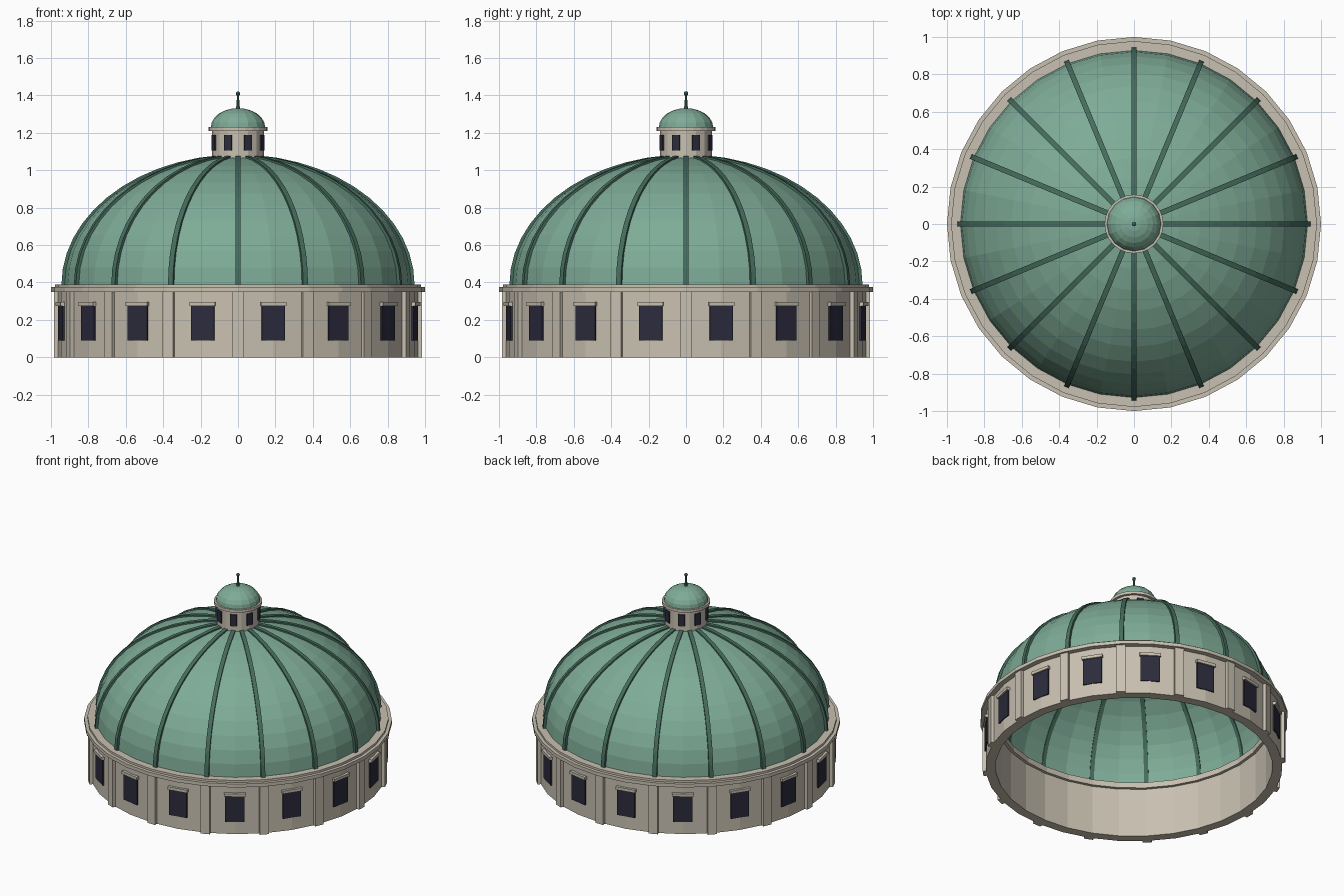
import bpy, bmesh
from math import sin, cos, pi, radians
from mathutils import Matrix, Vector

cube = bpy.data.objects.get("Cube")
if cube:
    bpy.data.objects.remove(cube, do_unlink=True)


def material(name, rgb):
    m = bpy.data.materials.new(name)
    m.use_nodes = True
    color = (*rgb, 1)
    m.diffuse_color = color
    m.node_tree.nodes["Principled BSDF"].inputs["Base Color"].default_value = color
    return m


STONE = material("pale stone", (0.58, 0.53, 0.44))
COPPER = material("green copper", (0.21, 0.41, 0.31))
RIB = material("dark copper", (0.06, 0.15, 0.11))
GLASS = material("dark glass", (0.025, 0.024, 0.045))


def finish(name, bm, mat):
    bmesh.ops.recalc_face_normals(bm, faces=bm.faces)
    mesh = bpy.data.meshes.new(name)
    bm.to_mesh(mesh)
    bm.free()
    mesh.materials.append(mat)
    obj = bpy.data.objects.new(name, mesh)
    bpy.context.collection.objects.link(obj)
    return obj


def lathe(name, profile, mat, sides=32, closed=False):
    """Spin a list of (radius, z) points round the z axis."""
    bm = bmesh.new()
    verts = [bm.verts.new((r, 0, z)) for r, z in profile]
    pairs = list(zip(verts, verts[1:]))
    if closed:
        pairs.append((verts[-1], verts[0]))
    edges = [bm.edges.new(p) for p in pairs]
    bmesh.ops.spin(bm, geom=verts + edges, cent=(0, 0, 0), axis=(0, 0, 1),
                   angle=2 * pi, steps=sides)
    bmesh.ops.remove_doubles(bm, verts=bm.verts, dist=0.0001)
    return finish(name, bm, mat)


def ring(name, inner, outer, z0, z1, mat, sides=32):
    return lathe(name, [(inner, z0), (outer, z0), (outer, z1), (inner, z1)],
                 mat, sides, closed=True)


def radial_boxes(name, count, offset, r0, r1, width, z0, z1, mat):
    """Boxes set round the axis, each facing outward."""
    bm = bmesh.new()
    for i in range(count):
        turn = Matrix.Rotation(2 * pi * (i + offset) / count, 4, 'Z')
        place = Matrix.Translation(((r0 + r1) / 2, 0, (z0 + z1) / 2))
        size = Matrix.Diagonal((r1 - r0, width, z1 - z0, 1))
        bmesh.ops.create_cube(bm, size=1, matrix=turn @ place @ size)
    return finish(name, bm, mat)


def arc(a, b, z, steps, end=90):
    """Quarter ellipse from the rim up toward the crown."""
    angles = [radians(end * i / steps) for i in range(steps + 1)]
    return [(a * cos(t), z + b * sin(t)) for t in angles]


# Drum with its cornice
ring("drum_wall", 0.90, 0.965, 0, 0.35, STONE)
ring("cornice_lower", 0.88, 1.0, 0.35, 0.375, STONE)
ring("cornice_upper", 0.88, 0.978, 0.375, 0.39, STONE)
radial_boxes("pilasters", 16, 0, 0.94, 0.984, 0.06, 0, 0.35, STONE)
radial_boxes("drum_windows", 16, 0.5, 0.94, 0.969, 0.125, 0.09, 0.277, GLASS)
radial_boxes("window_lintels", 16, 0.5, 0.94, 0.98, 0.138, 0.275, 0.296, STONE)

# Main dome shell
dome = lathe("main_dome", arc(0.928, 0.685, 0.39, 12), COPPER)
shell = dome.modifiers.new("shell", 'SOLIDIFY')
shell.thickness = 0.012
shell.offset = -1

# Ribs swept over the dome
bm = bmesh.new()
outer = arc(0.944, 0.697, 0.387, 12, 84)
inner = arc(0.91, 0.665, 0.387, 12, 84)
for i in range(16):
    turn = Matrix.Rotation(2 * pi * i / 16, 4, 'Z')
    loops = []
    for (ro, zo), (ri, zi) in zip(outer, inner):
        corners = [(ro, -0.014, zo), (ro, 0.014, zo), (ri, 0.014, zi), (ri, -0.014, zi)]
        loops.append([bm.verts.new(turn @ Vector(c)) for c in corners])
    for a, b in zip(loops, loops[1:]):
        for k in range(4):
            n = (k + 1) % 4
            bm.faces.new((a[k], a[n], b[n], b[k]))
    bm.faces.new(loops[0])
    bm.faces.new(loops[-1])
finish("dome_ribs", bm, RIB)

# Lantern
lathe("lantern_wall", [(0, 1.05), (0.14, 1.05), (0.14, 1.21), (0, 1.21)], STONE, 16)
radial_boxes("lantern_windows", 8, 0.5, 0.125, 0.145, 0.044, 1.105, 1.188, GLASS)
lathe("lantern_cornice", [(0, 1.21), (0.157, 1.21), (0.157, 1.23), (0, 1.23)], STONE, 24)
lathe("lantern_dome", [(0, 1.23)] + arc(0.145, 0.102, 1.23, 6), COPPER, 16)

# Finial
lathe("finial_spike", [(0, 1.32), (0.011, 1.32), (0.004, 1.41), (0, 1.41)], RIB, 8)
bm = bmesh.new()
bmesh.ops.create_uvsphere(bm, u_segments=10, v_segments=8, radius=0.012,
                          matrix=Matrix.Translation((0, 0, 1.41)))
finish("finial_ball", bm, RIB)
